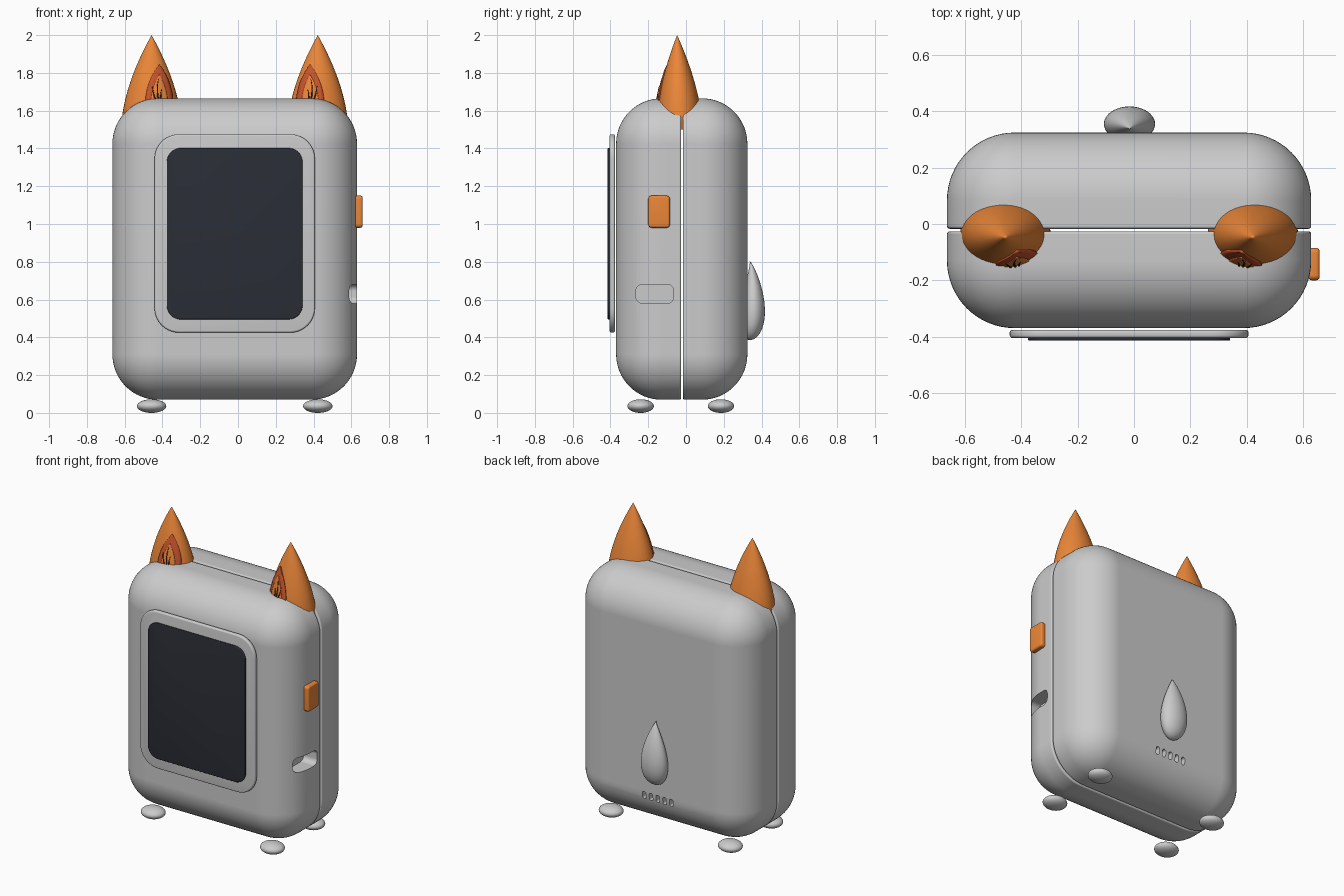
import bpy, bmesh, math
from mathutils import Vector

if "Cube" in bpy.data.objects:
    bpy.data.objects.remove(bpy.data.objects["Cube"])

X0 = -0.0175          # symmetry plane of the body


def material(name, rgb):
    m = bpy.data.materials.new(name)
    m.diffuse_color = (*rgb, 1)
    m.use_nodes = True
    m.node_tree.nodes["Principled BSDF"].inputs["Base Color"].default_value = m.diffuse_color
    return m


ORANGE = material("orange", (0.83, 0.24, 0.04))
RUST = material("rust", (0.58, 0.09, 0.025))
DARK = material("dark_glass", (0.024, 0.027, 0.037))
BROWN = material("dark_brown", (0.07, 0.015, 0.008))


def finish(name, bm, mat=None, angle=35):
    bmesh.ops.recalc_face_normals(bm, faces=bm.faces)
    me = bpy.data.meshes.new(name)
    bm.to_mesh(me)
    bm.free()
    ob = bpy.data.objects.new(name, me)
    bpy.context.collection.objects.link(ob)
    if mat:
        me.materials.append(mat)
    smooth(ob, angle)
    return ob


def smooth(ob, angle=35):
    bpy.ops.object.select_all(action='DESELECT')
    ob.select_set(True)
    bpy.context.view_layer.objects.active = ob
    bpy.ops.object.shade_smooth_by_angle(angle=math.radians(angle))


def box(lo, hi):
    bm = bmesh.new()
    bmesh.ops.create_cube(bm, size=1)
    lo, hi = Vector(lo), Vector(hi)
    for v in bm.verts:
        v.co = (lo + hi) / 2 + v.co * (hi - lo)
    return bm


def bevel(bm, edges, r, seg):
    bmesh.ops.bevel(bm, geom=edges, offset=r, segments=seg, profile=0.5,
                    affect='EDGES', clamp_overlap=True)


def plate(name, lo, hi, axis, r, rim=0, mat=None):
    """Box with corners rounded around one axis and an optional softened rim."""
    bm = box(lo, hi)
    along = [e for e in bm.edges
             if abs((e.verts[0].co - e.verts[1].co).normalized()[axis]) > 0.9]
    bevel(bm, along, r, 10)
    if rim:
        bm.normal_update()
        edges = [e for e in bm.edges
                 if sum(abs(f.normal[axis]) > 0.9 for f in e.link_faces) == 1]
        bevel(bm, edges, rim, 4)
    return finish(name, bm, mat)


def loft(name, rings, mat=None, n=40):
    """Skin elliptical rings (cx, cy, z, rx, ry); zero-size rings become poles."""
    bm = bmesh.new()
    loops = [[bm.verts.new((cx + rx * math.cos(2 * math.pi * i / n),
                            cy + ry * math.sin(2 * math.pi * i / n), z))
              for i in range(n)] for cx, cy, z, rx, ry in rings]
    for a, b in zip(loops, loops[1:]):
        for i in range(n):
            j = (i + 1) % n
            bm.faces.new((a[i], a[j], b[j], b[i]))
    bmesh.ops.remove_doubles(bm, verts=bm.verts, dist=1e-5)
    rim = [e for e in bm.edges if e.is_boundary]
    if rim:
        bmesh.ops.holes_fill(bm, edges=rim)
    return finish(name, bm, mat, 50)


def half_shell(name, y, keep_front):
    """Rounded box cut at y, with a softened seam edge."""
    bm = box((-0.665, -0.37, 0.07), (0.63, 0.325, 1.665))
    bevel(bm, bm.edges[:], 0.24, 16)
    bmesh.ops.bisect_plane(bm, geom=bm.verts[:] + bm.edges[:] + bm.faces[:],
                           plane_co=(0, y, 0), plane_no=(0, 1, 0),
                           clear_outer=keep_front, clear_inner=not keep_front)
    seam = [e for e in bm.edges if e.is_boundary]
    bmesh.ops.holes_fill(bm, edges=seam)
    bevel(bm, seam, 0.01, 3)
    return finish(name, bm)


def cut(ob, cutters):
    for c in cutters:
        m = ob.modifiers.new("cut", 'BOOLEAN')
        m.object = c
        m.solver = 'EXACT'
        bpy.context.view_layer.objects.active = ob
        bpy.ops.object.modifier_apply(modifier=m.name)
        bpy.data.objects.remove(c)
    smooth(ob)
    ob.modifiers.new("even_normals", 'WEIGHTED_NORMAL').keep_sharp = True


# Body halves, side slot and rear vents
front = half_shell("front_shell", -0.026, True)
back = half_shell("back_shell", -0.017, False)
cut(front, [plate("slot_cutter", (0.53, -0.265, 0.58), (0.72, -0.065, 0.68), 0, 0.035)])
cut(back, [plate("vent_cutter", (x - 0.013, 0.27, 0.255), (x + 0.013, 0.36, 0.305), 1, 0.012)
           for x in (X0 + (i - 2) * 0.05 for i in range(5))])

# Screen with its frame, and side button
plate("screen_frame", (-0.442, -0.405, 0.425), (0.407, -0.376, 1.475), 1, 0.13, 0.01)
plate("screen", (-0.377, -0.415, 0.495), (0.342, -0.395, 1.402), 1, 0.075, 0.005, DARK)
plate("side_button", (0.62, -0.2, 0.98), (0.66, -0.085, 1.15), 0, 0.018, 0.012, ORANGE)

# Feet
for sx in (-1, 1):
    for y in (-0.24, 0.185):
        loft("foot", [(X0 + sx * 0.44, y, 0.036 - 0.036 * math.cos(a),
                       0.078 * math.sin(a), 0.07 * math.sin(a))
                      for a in (math.pi * i / 16 for i in range(17))], n=32)

# Teardrop tail
tail = []
for i in range(29):
    a = math.pi * i / 28
    r = math.sin(a) * math.cos(a / 2) / 0.77
    tail.append((-0.016, 0.335 + 0.022 * math.sin(a), 0.385 + 0.21 * (1 - math.cos(a)),
                 0.091 * r, 0.062 * r))
loft("tail", tail)


# Ears with inner patches and tufts
def ear_ring(cx, z):
    t = (z - 1.5) / 0.5
    k = max(0, 1 - t ** 1.75)
    return cx, -0.033 - 0.014 * t, z, 0.161 * k, 0.122 * k


def ear_front(cx, x, z, off):
    _, cy, _, rx, ry = ear_ring(cx, z)
    return Vector((x, cy - ry * math.sqrt(max(0, 1 - ((x - cx) / rx) ** 2)) - off, z))


def ear_patch(name, cx, px, half, top, off, mat):
    bm = bmesh.new()
    nu, nv, low = 10, 14, 1.62
    rows = []
    for j in range(nv + 1):
        v = j / nv
        w = half * (1 - v ** 2.2)
        rows.append([bm.verts.new(ear_front(cx, px + w * (2 * i / nu - 1),
                                            low + v * (top - low), off))
                     for i in range(nu + 1)])
    for a, b in zip(rows, rows[1:]):
        for i in range(nu):
            bm.faces.new((a[i], a[i + 1], b[i + 1], b[i]))
    bmesh.ops.remove_doubles(bm, verts=bm.verts, dist=1e-5)
    ob = finish(name, bm, mat)
    m = ob.modifiers.new("thickness", 'SOLIDIFY')
    m.thickness, m.offset = 0.008, 0


for s in (-1, 1):
    cx, px = X0 + s * 0.44, X0 + s * 0.4
    loft("ear", [ear_ring(cx, 1.5 + 0.5 * i / 28) for i in range(29)], ORANGE)
    ear_patch("inner_ear_rim", cx, px, 0.074, 1.845, 0.003, RUST)
    ear_patch("inner_ear", cx, px, 0.045, 1.79, 0.007, ORANGE)
    # strokes given as (outward offset, height)
    for path in ([(0.0, 1.64), (0.012, 1.69), (0.012, 1.735), (0.002, 1.77)],
                 [(0.012, 1.64), (0.024, 1.67), (0.034, 1.70), (0.036, 1.73)],
                 [(-0.012, 1.64), (-0.006, 1.67), (-0.008, 1.69), (-0.014, 1.715)]):
        cu = bpy.data.curves.new("ear_tuft", 'CURVE')
        cu.dimensions = '3D'
        cu.bevel_depth, cu.bevel_resolution, cu.use_fill_caps = 0.005, 2, True
        sp = cu.splines.new('NURBS')
        sp.points.add(len(path) - 1)
        sp.use_endpoint_u, sp.order_u = True, 4
        for i, (p, (dx, z)) in enumerate(zip(sp.points, path)):
            p.co = (*ear_front(cx, px + s * dx, z, 0.012), 1)
            p.radius = 1 - 0.25 * i
        cu.materials.append(BROWN)
        bpy.context.collection.objects.link(bpy.data.objects.new("ear_tuft", cu))
